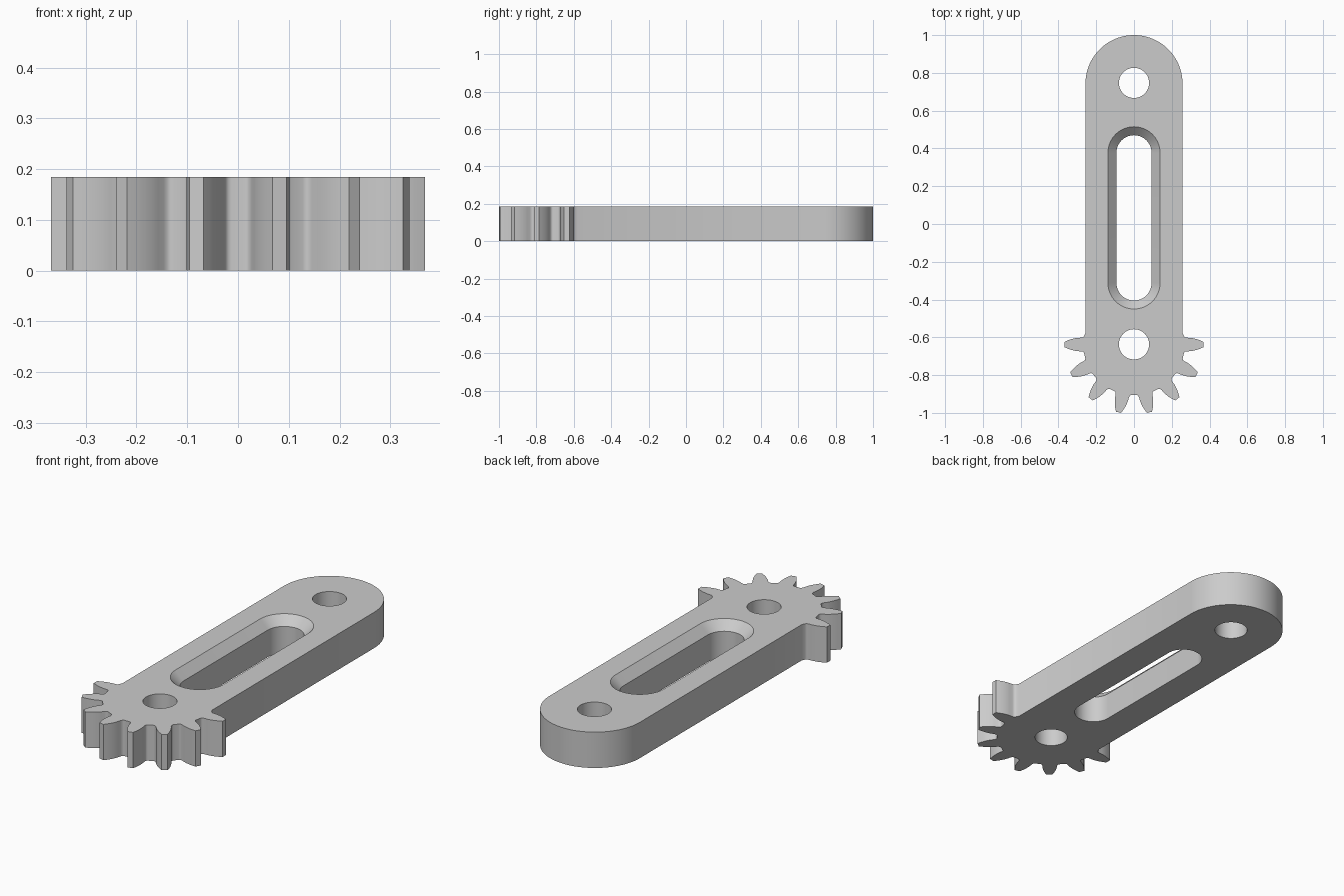
import bpy
import bmesh
from math import sin, cos, pi

cube = bpy.data.objects.get("Cube")
if cube:
    bpy.data.objects.remove(cube, do_unlink=True)

THICK = 0.185
ARM = 0.257          # half width of the arm
CAP_Y = 0.743        # centre of the rounded end
GEAR_Y = -0.638      # centre of the toothed end
HOLE = 0.08
TOOTH_COUNT = 8      # teeth over the half circle

grey = bpy.data.materials.new("plain grey")
grey.use_nodes = True
grey.diffuse_color = (0.6, 0.6, 0.6, 1)
grey.node_tree.nodes["Principled BSDF"].inputs["Base Color"].default_value = (0.6, 0.6, 0.6, 1)


def arc(cy, radius, start, end, steps):
    angles = [start + (end - start) * i / steps for i in range(steps + 1)]
    return [(radius * cos(a), cy + radius * sin(a)) for a in angles]


def stadium(low, high, radius):
    return arc(high, radius, 0, pi, 32) + arc(low, radius, pi, 2 * pi, 32)


def loft(name, layers):
    """Solid through a stack of (outline, z) layers."""
    bm = bmesh.new()
    rings = [[bm.verts.new((x, y, z)) for x, y in pts] for pts, z in layers]
    bm.faces.new(rings[0][::-1])
    bm.faces.new(rings[-1])
    for low, high in zip(rings, rings[1:]):
        n = len(low)
        for i in range(n):
            j = (i + 1) % n
            bm.faces.new((low[i], low[j], high[j], high[i]))
    mesh = bpy.data.meshes.new(name)
    bm.to_mesh(mesh)
    bm.free()
    mesh.materials.append(grey)
    obj = bpy.data.objects.new(name, mesh)
    bpy.context.collection.objects.link(obj)
    return obj


# Half tooth: distance from gear centre, half width
flank = [(0.264, 0.047), (0.266, 0.042), (0.271, 0.038), (0.28, 0.036), (0.297, 0.0355),
         (0.313, 0.033), (0.33, 0.029), (0.35, 0.022), (0.368, 0.014)]
tooth = [(r, -w) for r, w in flank] + [(r, w) for r, w in reversed(flank)]

# Outline: rounded end, left edge, teeth, right edge
outline = arc(CAP_Y, ARM, 0, pi, 64)
outline.append((-ARM, GEAR_Y + 0.06))
for k in range(TOOTH_COUNT):
    a = pi + pi * k / (TOOTH_COUNT - 1)
    outline += [(r * cos(a) - w * sin(a), GEAR_Y + r * sin(a) + w * cos(a)) for r, w in tooth]
outline.append((ARM, GEAR_Y + 0.06))

arm = loft("toothed_arm", [(outline, 0), (outline, THICK)])

# Pivot holes and the slot with a chamfered upper rim
cutters = []
for label, y in (("end", CAP_Y + 0.004), ("gear", GEAR_Y + 0.001)):
    ring = arc(y, HOLE, 0, 2 * pi, 48)[:-1]
    cutters.append(loft(label + "_hole_cutter", [(ring, -0.1), (ring, THICK + 0.1)]))
slot_layers = [(0.093, -0.1), (0.093, THICK - 0.045), (0.138, THICK), (0.188, THICK + 0.05)]
cutters.append(loft("slot_cutter", [(stadium(-0.312, 0.377, r), z) for r, z in slot_layers]))

bpy.ops.object.select_all(action="DESELECT")
bpy.context.view_layer.objects.active = arm
arm.select_set(True)
for cutter in cutters:
    cutter.hide_render = True
    cut = arm.modifiers.new(cutter.name, "BOOLEAN")
    cut.operation = "DIFFERENCE"
    cut.solver = "EXACT"
    cut.object = cutter
    bpy.ops.object.modifier_apply(modifier=cut.name)
    bpy.data.objects.remove(cutter, do_unlink=True)

bpy.ops.object.shade_smooth_by_angle(angle=pi / 6)
